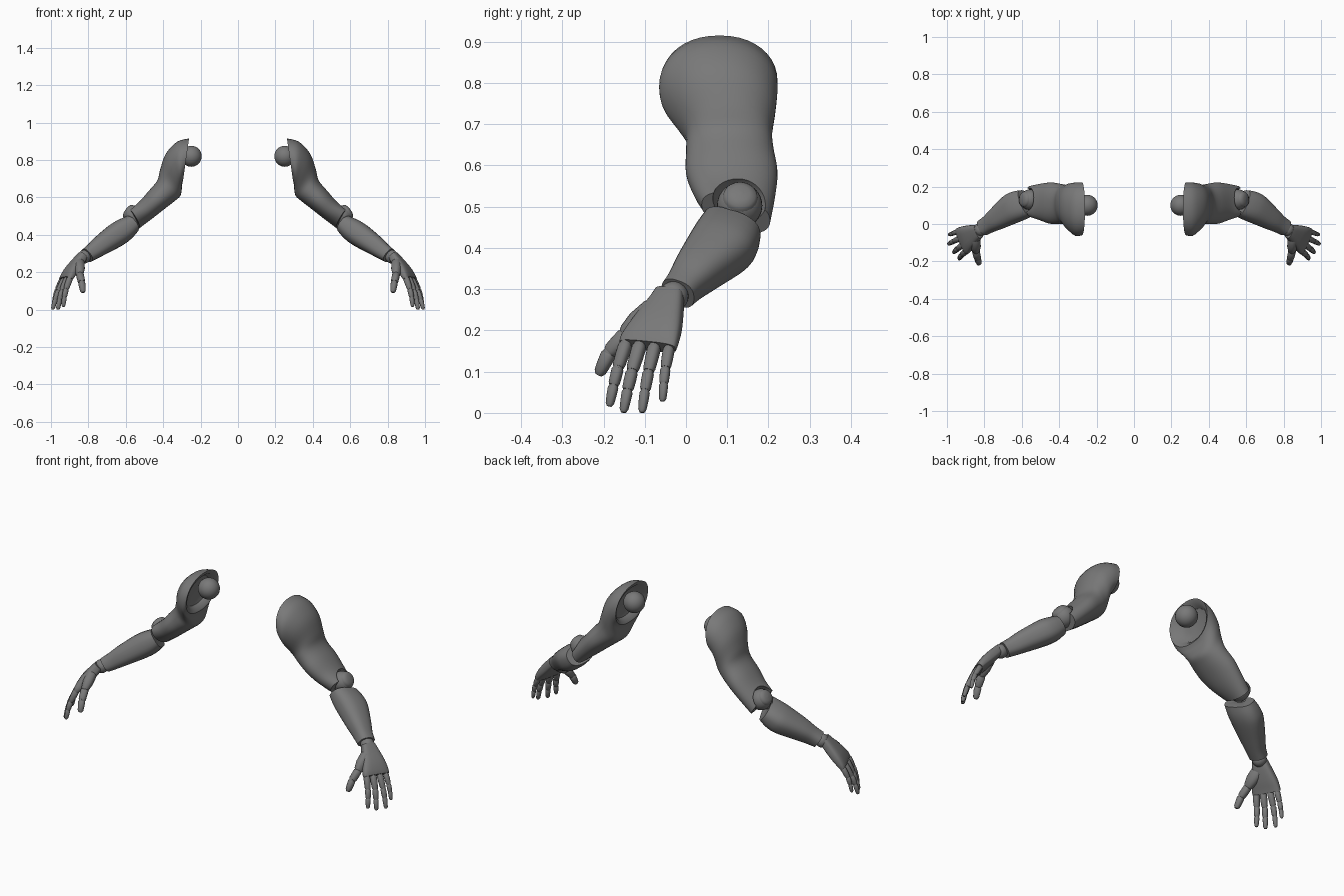
import bpy, bmesh
from math import cos, sin, pi, radians, copysign
from mathutils import Vector as V

if "Cube" in bpy.data.objects:
    bpy.data.objects.remove(bpy.data.objects["Cube"])

grey = bpy.data.materials.new("dark_grey")
grey.diffuse_color = (.19, .19, .19, 1)
grey.use_nodes = True
grey.node_tree.nodes["Principled BSDF"].inputs["Base Color"].default_value = grey.diffuse_color


def finish(bm, name, mirror=True):
    bmesh.ops.recalc_face_normals(bm, faces=bm.faces)
    me = bpy.data.meshes.new(name)
    bm.to_mesh(me)
    bm.free()
    me.materials.append(grey)
    ob = bpy.data.objects.new(name, me)
    bpy.context.collection.objects.link(ob)
    if mirror:
        ob.modifiers.new("Mirror", 'MIRROR')
    return ob


def shade(ob, angle=35):
    ob.data.shade_smooth()
    ob.data.set_sharp_from_angle(angle=radians(angle))


# Rings are (centre, half axis u, half axis v)
def smooth_rings(rings, steps=4):
    out = []
    n = len(rings)
    for i in range(n - 1):
        a, b, c, d = (rings[max(0, min(n - 1, k))] for k in (i - 1, i, i + 1, i + 2))
        for s in range(steps):
            t = s / steps
            out.append(tuple(
                0.5 * (2 * q + (r - p) * t + (2 * p - 5 * q + 4 * r - w) * t * t
                       + (3 * q - p - 3 * r + w) * t ** 3)
                for p, q, r, w in zip(a, b, c, d)))
    return out + [rings[-1]]


def loft(name, rings, sides=32, power=2.0, mirror=True):
    bm = bmesh.new()
    f = lambda x: copysign(abs(x) ** (2 / power), x)
    rows = []
    for c, u, v in rings:
        rows.append([bm.verts.new(c + u * f(cos(2 * pi * k / sides)) + v * f(sin(2 * pi * k / sides)))
                     for k in range(sides)])
    for a, b in zip(rows, rows[1:]):
        for k in range(sides):
            j = (k + 1) % sides
            bm.faces.new((a[k], a[j], b[j], b[k]))
    bm.faces.new(rows[0])
    bm.faces.new(rows[-1])
    ob = finish(bm, name, mirror)
    shade(ob)
    return ob


def ball(name, c, r, mirror=True):
    bm = bmesh.new()
    bmesh.ops.create_uvsphere(bm, u_segments=28, v_segments=16, radius=r)
    bmesh.ops.translate(bm, verts=bm.verts, vec=c)
    ob = finish(bm, name, mirror)
    shade(ob)
    return ob


# Hand axes: along the palm, out of the back of the hand, across the knuckles
P, N, S = V((.56, -.33, -.76)), V((.725, -.246, .64)), V((.39, .915, -.09))


def rod(name, a, b, profile, side=S, flat=1.0, sides=16, power=2.4):
    """Loft along a-b with (fraction, radius) stations."""
    a, b = V(a), V(b)
    d = (b - a).normalized()
    v = (side - d * side.dot(d)).normalized()
    u = d.cross(v)
    return loft(name, [(a.lerp(b, t), u * r * flat, v * r) for t, r in profile], sides, power)


def carve(ob, c, r):
    cut = ball("cutter", c, r, False)
    cut.hide_render = True
    m = ob.modifiers.new("Cut", 'BOOLEAN')
    m.operation, m.object, m.solver = 'DIFFERENCE', cut, 'EXACT'
    bpy.context.view_layer.objects.active = ob
    with bpy.context.temp_override(object=ob, active_object=ob, selected_objects=[ob]):
        bpy.ops.object.modifier_move_to_index(modifier="Cut", index=0)
        bpy.ops.object.modifier_apply(modifier="Cut")
    bpy.data.objects.remove(cut)
    shade(ob)


# Upper arm: outer point (x,z), inner point (x,z), front y, back y, back droop
def arm_ring(xo, zo, xi, zi, y0, y1, dz=0.0):
    return (V(((xo + xi) / 2, (y0 + y1) / 2, (zo + zi) / 2)),
            V(((xo - xi) / 2, 0, (zo - zi) / 2)), V((0, (y1 - y0) / 2, -dz)))


dish = [arm_ring(.310, .85, .330, .75, .04, .15),
        arm_ring(.300, .875, .322, .718, -.01, .185),
        arm_ring(.272, .893, .302, .705, -.038, .203)]
shell = [arm_ring(*r) for r in (
    (.262, .915, .294, .690, -.06, .222),
    (.325, .898, .299, .668, -.064, .222),
    (.385, .835, .301, .640, -.035, .217),
    (.416, .75, .310, .606, -.002, .209),
    (.432, .69, .342, .578, .0, .213),
    (.48, .632, .40, .533, .0, .222),
    (.53, .575, .46, .486, .018, .216, .005),
    (.582, .530, .525, .440, .038, .204, .02))]
upper = loft("upper_arm", dish + smooth_rings(shell), 40, 2.15)
elbow = V((.556, .13, .503))
carve(upper, elbow + V((.02, 0, .012)), .066)
ball("shoulder_ball", (.250, .1, .82), .056)

# Elbow joint with a shallow round cover on its outer side
ball("elbow_ball", elbow, .055)
out = V((.82, .05, .57)).normalized()
rod("elbow_cover", elbow + out * .02, elbow + out * .054,
    [(0, .046), (.6, .041), (.8, .036), (1, .022)], sides=28, power=2)

# Forearm
U, W = V((.63, 0, .78)), V((.353, .893, -.28))
fore = [(V(c), U * u, W * v) for c, u, v in (
    ((.575, .112, .452), .052, .077),
    ((.612, .100, .425), .062, .082),
    ((.655, .080, .396), .064, .080),
    ((.730, .030, .345), .054, .061),
    ((.775, .000, .312), .045, .048),
    ((.808, -.020, .290), .040, .044))]
forearm = loft("forearm", smooth_rings(fore), 32, 2.5)
carve(forearm, elbow, .059)

# Wrist
ball("wrist_ball", (.822, -.030, .283), .036)

# Palm
palm = [(V(c), N * n, S * w) for c, n, w in (
    ((.830, -.040, .292), .022, .036),
    ((.846, -.047, .268), .027, .044),
    ((.887, -.070, .215), .028, .064),
    ((.911, -.087, .180), .023, .074),
    ((.921, -.093, .162), .019, .074))]
loft("palm", smooth_rings(palm, 3), 28, 3.2)


# Digits: segments joined by small balls
def digit(name, pts, radii):
    for i, (a, b) in enumerate(zip(pts, pts[1:])):
        r0, r1 = radii[i], radii[i + 1]
        last = i == len(pts) - 2
        tip = [(.85, r1 * 1.05), (1, r1 * .6)] if last else [(.86, r1 * 1.05), (.97, r1 * .9)]
        rod(f"{name}_segment_{i + 1}", a, b, [(.02, r0 * .85), (.1, r0), (.5, (r0 + r1) / 2 * 1.05)] + tip)
        ball(f"{name}_joint_{i + 1}", a, r0 * .85)


for name, base, tip, r in (
        ("index_finger", (.899, -.146, .168), (.934, -.186, .016), .0165),
        ("middle_finger", (.915, -.112, .165), (.963, -.152, .001), .017),
        ("ring_finger", (.930, -.076, .162), (.991, -.107, .001), .016),
        ("little_finger", (.943, -.041, .157), (.987, -.057, .028), .014)):
    a, b = V(base), V(tip)
    pts = [a, a.lerp(b, .42) + N * .008, a.lerp(b, .70) + N * .007, b]
    digit(name, pts, [r, r * .85, r * .76, r * .58])

rod("thumb_base", (.852, -.062, .262), (.846, -.150, .186),
    [(0, .022), (.2, .032), (.6, .032), (.9, .024), (1, .017)], flat=.85)
digit("thumb", [V((.846, -.145, .190)), V((.836, -.186, .146)), V((.828, -.212, .092))],
      [.020, .018, .0135])
